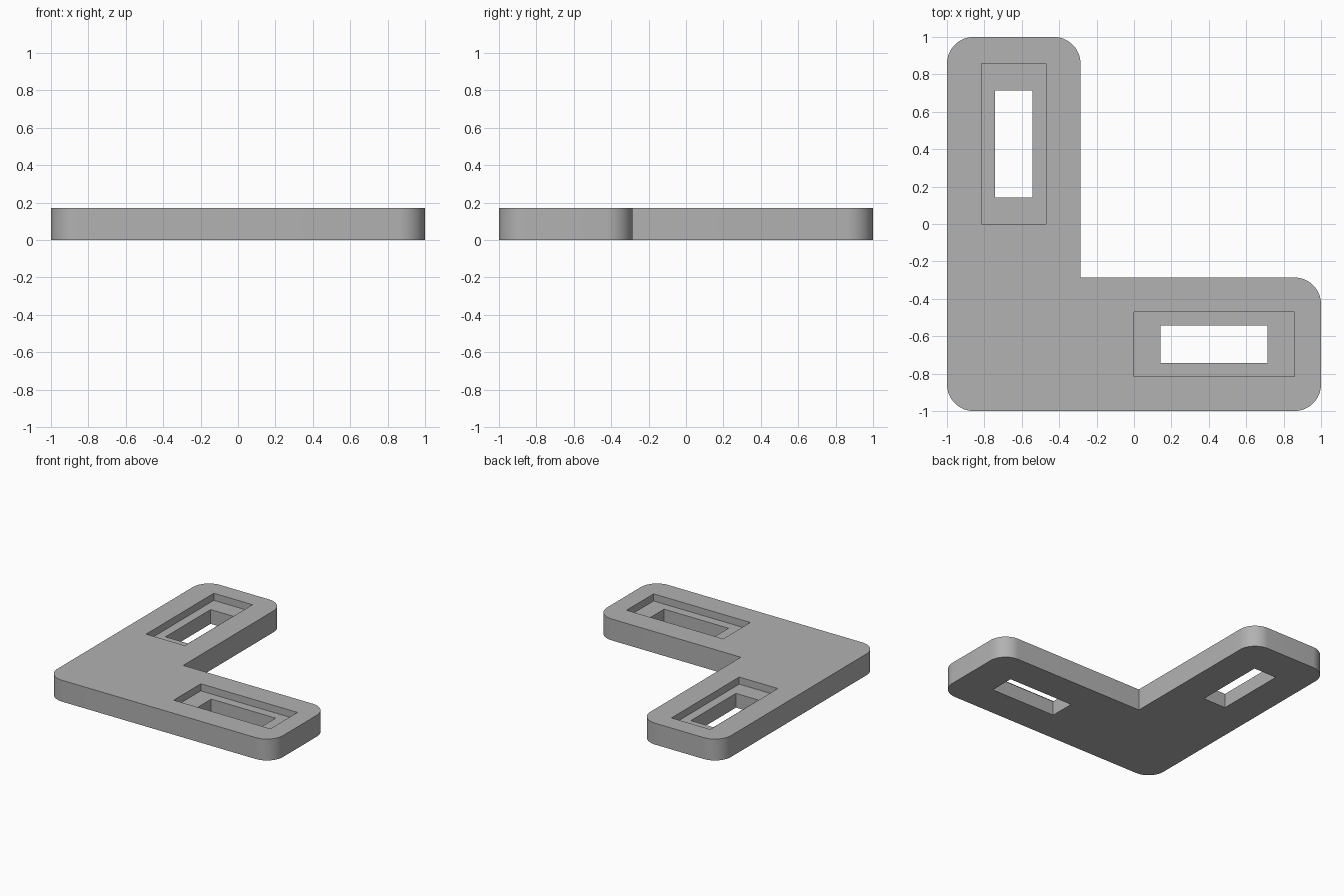
import bpy, bmesh, math
from mathutils import Vector

UNIT = 1 / 7            # design module of the bracket
THICK = 1.2 * UNIT
POCKET_DEPTH = 0.4 * UNIT
RADIUS = UNIT
ARM = 5 * UNIT - 1      # inner edge of both arms
SEGMENTS = 16

cube = bpy.data.objects.get("Cube")
if cube:
    bpy.data.objects.remove(cube, do_unlink=True)

grey = bpy.data.materials.new("grey")
grey.use_nodes = True
colour = (0.445, 0.445, 0.445, 1)
grey.diffuse_color = colour
grey.node_tree.nodes["Principled BSDF"].inputs["Base Color"].default_value = colour


def rounded_corner(x, y, start):
    """Quarter arc inside the corner at x, y, running anticlockwise from start."""
    centre = Vector((x - math.copysign(RADIUS, math.cos(start + math.pi / 4)),
                     y - math.copysign(RADIUS, math.sin(start + math.pi / 4))))
    return [centre + RADIUS * Vector((math.cos(a), math.sin(a)))
            for a in (start + math.pi / 2 * i / SEGMENTS for i in range(SEGMENTS + 1))]


def prism(name, outline, bottom, top):
    bm = bmesh.new()
    base = bm.faces.new([bm.verts.new((p[0], p[1], bottom)) for p in outline])
    extruded = bmesh.ops.extrude_face_region(bm, geom=[base])["geom"]
    bmesh.ops.translate(bm, vec=(0, 0, top - bottom),
                        verts=[v for v in extruded if isinstance(v, bmesh.types.BMVert)])
    bmesh.ops.recalc_face_normals(bm, faces=bm.faces)
    mesh = bpy.data.meshes.new(name)
    bm.to_mesh(mesh)
    bm.free()
    mesh.materials.append(grey)
    obj = bpy.data.objects.new(name, mesh)
    bpy.context.collection.objects.link(obj)
    return obj


# L-shaped plate: rounded outer corners, sharp inner corner
outline = (rounded_corner(-1, -1, math.pi)
           + rounded_corner(1, -1, -math.pi / 2)
           + rounded_corner(1, ARM, 0)
           + [Vector((ARM, ARM))]
           + rounded_corner(ARM, 1, 0)
           + rounded_corner(-1, 1, math.pi / 2))
plate = prism("corner_bracket", outline, 0, THICK)
bpy.context.view_layer.objects.active = plate
plate.select_set(True)


def cut(name, along, across, half_length, half_width, bottom, mirrored):
    """Cut a rectangular pocket; mirrored swaps x and y for the other arm."""
    corners = [(along + i * half_length, across + j * half_width)
               for i, j in ((-1, -1), (1, -1), (1, 1), (-1, 1))]
    if mirrored:
        corners = [(y, x) for x, y in corners]
    cutter = prism(name, corners, bottom, THICK + UNIT)
    cutter.hide_render = True
    mod = plate.modifiers.new(name, "BOOLEAN")
    mod.operation = "DIFFERENCE"
    mod.solver = "EXACT"
    mod.object = cutter
    bpy.ops.object.modifier_apply(modifier=mod.name)
    bpy.data.objects.remove(cutter, do_unlink=True)


# Each arm has a shallow recess with a narrower slot right through it
middle = (ARM - 1) / 2
for mirrored in (False, True):
    cut("recess", 3 * UNIT, middle, 3 * UNIT, 1.2 * UNIT, THICK - POCKET_DEPTH, mirrored)
    cut("slot", 3 * UNIT, middle, 2 * UNIT, 0.7 * UNIT, -UNIT, mirrored)

bpy.ops.object.shade_smooth_by_angle(angle=math.radians(30))
